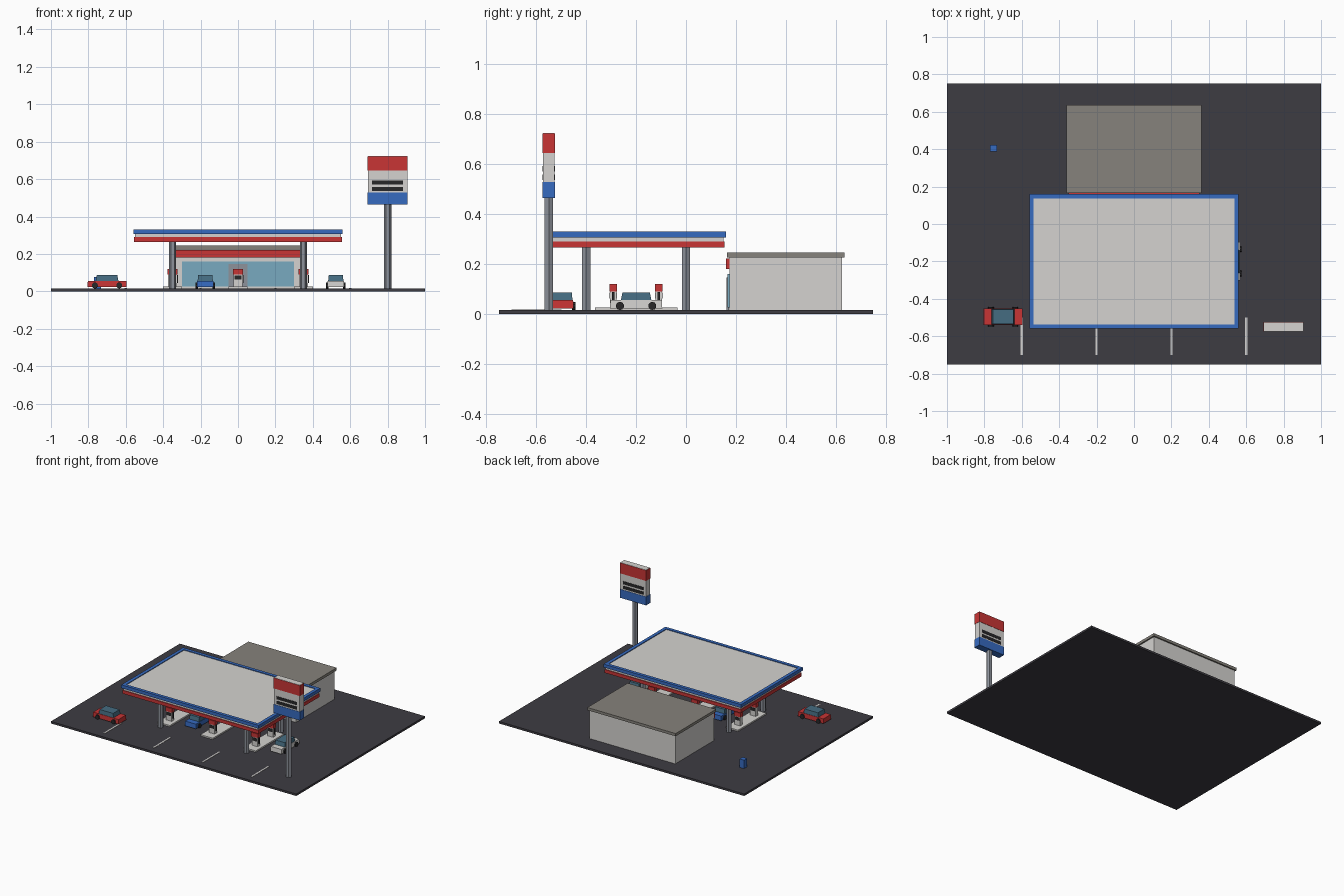
import bpy, bmesh, math
from mathutils import Matrix, Vector

if "Cube" in bpy.data.objects:
    bpy.data.objects.remove(bpy.data.objects["Cube"])


def mat(name, r, g, b):
    m = bpy.data.materials.new(name)
    m.diffuse_color = (r, g, b, 1)
    m.use_nodes = True
    m.node_tree.nodes["Principled BSDF"].inputs["Base Color"].default_value = m.diffuse_color
    return m


ASPHALT = mat("asphalt", 0.048, 0.045, 0.055)
WHITE = mat("off_white", 0.66, 0.65, 0.63)
RED = mat("red", 0.58, 0.035, 0.035)
BLUE = mat("blue", 0.037, 0.145, 0.53)
ROOF = mat("roof_grey", 0.24, 0.225, 0.2)
STEEL = mat("steel", 0.27, 0.29, 0.33)
GLASS = mat("shop_glass", 0.19, 0.4, 0.53)
CAR_GLASS = mat("car_glass", 0.06, 0.15, 0.22)
BLACK = mat("black", 0.02, 0.02, 0.022)


def finish(name, bm, material):
    me = bpy.data.meshes.new(name)
    bm.to_mesh(me)
    bm.free()
    me.materials.append(material)
    ob = bpy.data.objects.new(name, me)
    bpy.context.collection.objects.link(ob)
    return ob


def box(name, material, x0, x1, y0, y1, z0, z1, taper=(1, 1), place=Matrix()):
    """Box between limits; the top may be tapered about its centre."""
    bm = bmesh.new()
    bmesh.ops.create_cube(bm, size=1)
    c = Vector(((x0 + x1) / 2, (y0 + y1) / 2, (z0 + z1) / 2))
    for v in bm.verts:
        tx, ty = taper if v.co.z > 0 else (1, 1)
        v.co = c + Vector((v.co.x * (x1 - x0) * tx, v.co.y * (y1 - y0) * ty, v.co.z * (z1 - z0)))
    bm.transform(place)
    return finish(name, bm, material)


def prism(name, material, sides, r, depth, place):
    bm = bmesh.new()
    bmesh.ops.create_cone(bm, cap_ends=True, segments=sides, radius1=r, radius2=r, depth=depth)
    bm.transform(place)
    return finish(name, bm, material)


def post(name, x, y, r, z0, z1):
    prism(name, STEEL, 6, r, z1 - z0,
          Matrix.Translation((x, y, (z0 + z1) / 2)) @ Matrix.Rotation(math.pi / 6, 4, 'Z')
          @ Matrix.Rotation(math.pi / 6 if hex_turn else 0, 4, 'Z'))


# turn hexagons so that a corner points along x
probe = bmesh.new()
bmesh.ops.create_cone(probe, segments=6, radius1=1, radius2=1, depth=1)
hex_turn = max(v.co.x for v in probe.verts) > 0.99
probe.free()

G = 0.015  # top of the forecourt

# Forecourt and parking lines
box("forecourt", ASPHALT, -1, 1, -0.75, 0.75, 0, G)
for x in (-0.6, -0.2, 0.2, 0.6):
    box("parking_line", WHITE, x - 0.006, x + 0.006, -0.7, -0.5, G - 0.003, G + 0.002)

# Shop
box("shop_walls", WHITE, -0.35, 0.35, 0.175, 0.625, G, 0.225)
box("shop_roof", ROOF, -0.36, 0.36, 0.165, 0.635, 0.225, 0.245)
box("shop_fascia", RED, -0.35, 0.35, 0.161, 0.176, 0.18, 0.222)
box("shop_window", GLASS, -0.3, 0.3, 0.167, 0.176, 0.025, 0.16)
box("shop_door", STEEL, -0.05, 0.05, 0.163, 0.172, G, 0.145)

# Canopy slab with a blue and a red band around it
box("canopy_slab", WHITE, -0.55, 0.55, -0.55, 0.15, 0.27, 0.325)


def band(name, material, out, inset, z0, z1):
    X, Y = 0.55 + out, 0.35 + out
    xi, yi = 0.55 - inset, 0.35 - inset
    for s in (-1, 1):
        a, b = sorted((s * Y, s * yi))
        box(name, material, -X, X, a - 0.2, b - 0.2, z0, z1)
        a, b = sorted((s * X, s * xi))
        box(name, material, a, b, -yi - 0.2, yi - 0.2, z0, z1)


band("canopy_blue_band", BLUE, 0.01, 0.014, 0.306, 0.33)
band("canopy_red_band", RED, 0.005, 0.01, 0.265, 0.29)
for x in (-0.35, 0.35):
    for y in (-0.4, 0):
        post("canopy_column", x, y, 0.019, G, 0.275)

# Pump islands, each with two pumps
for x in (-0.35, 0, 0.35):
    box("pump_island", WHITE, x - 0.05, x + 0.05, -0.365, -0.035, G, 0.025)
    for y in (-0.292, -0.11):
        box("pump_body", WHITE, x - 0.023, x + 0.023, y - 0.013, y + 0.013, 0.025, 0.092)
        box("pump_cap", RED, x - 0.027, x + 0.027, y - 0.015, y + 0.015, 0.09, 0.12)
        box("pump_screen", BLACK, x - 0.018, x + 0.018, y - 0.015, y + 0.015, 0.062, 0.085)
        box("pump_hose", BLACK, x + 0.022, x + 0.03, y - 0.005, y + 0.005, 0.045, 0.088)

# Price sign
SX, SY = 0.8, -0.55


def sign_part(name, material, hx, hy, z0, z1):
    box(name, material, SX - hx, SX + hx, SY - hy, SY + hy, z0, z1)


post("sign_pole", SX, SY, 0.02, G, 0.47)
sign_part("sign_panel", WHITE, 0.105, 0.0235, 0.468, 0.724)
sign_part("sign_red_header", RED, 0.107, 0.0255, 0.645, 0.722)
sign_part("sign_blue_footer", BLUE, 0.107, 0.0255, 0.465, 0.528)
for z in (0.548, 0.582):
    sign_part("sign_price_bar", BLACK, 0.083, 0.0255, z - 0.011, z + 0.011)


# Cars, built along x and then placed
def car(colour_name, paint, x, y, turn):
    place = Matrix.Translation((x, y, 0)) @ Matrix.Rotation(turn, 4, 'Z')
    box(colour_name + "_car_body", paint, -0.105, 0.105, -0.045, 0.045, 0.022, 0.056, (0.98, 0.97), place)
    box(colour_name + "_car_cabin", CAR_GLASS, -0.061, 0.061, -0.041, 0.041, 0.055, 0.086, (0.9, 0.92), place)
    for sx in (-1, 1):
        for sy in (-1, 1):
            prism(colour_name + "_car_wheel", BLACK, 10, 0.0165, 0.014,
                  place @ Matrix.Translation((sx * 0.065, sy * 0.045, G + 0.0165))
                  @ Matrix.Rotation(math.pi / 2, 4, 'X'))


car("red", RED, -0.7, -0.496, 0)
car("blue", BLUE, -0.175, -0.2, math.pi / 2)
car("white", WHITE, 0.523, -0.2, math.pi / 2)

# Waste bin
box("waste_bin", BLUE, -0.769, -0.733, 0.387, 0.423, G, 0.077)
